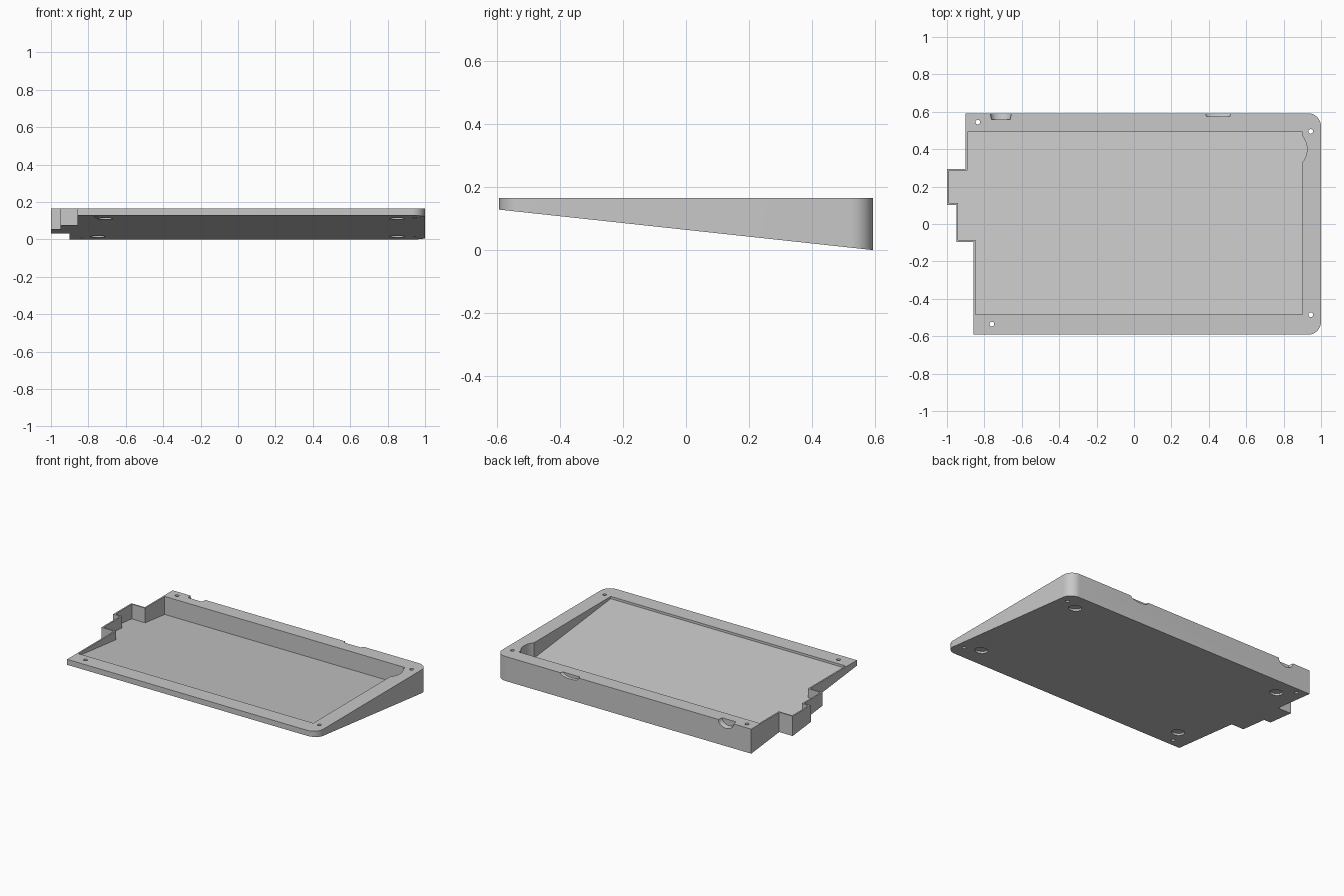
import bpy
import bmesh
from math import cos, sin, pi, radians

cube = bpy.data.objects.get("Cube")
if cube:
    bpy.data.objects.remove(cube, do_unlink=True)

TOP = 0.165
BACK = 0.592
FLOOR = 0.033
SLOPE = 0.128 / (2 * BACK)

grey = bpy.data.materials.new("plain grey")
grey.use_nodes = True
grey.diffuse_color = (0.58, 0.58, 0.58, 1)
grey.node_tree.nodes["Principled BSDF"].inputs["Base Color"].default_value = grey.diffuse_color


def underside(y):
    """Height of the sloping underside."""
    return (BACK - y) * SLOPE


def arc(cx, cy, rx, ry, start, end, steps=12):
    angles = [radians(start + (end - start) * i / steps) for i in range(steps + 1)]
    return [(cx + rx * cos(a), cy + ry * sin(a)) for a in angles]


def loft(name, lower, upper):
    """Closed solid between two matching rings of points."""
    bm = bmesh.new()
    a = [bm.verts.new(p) for p in lower]
    b = [bm.verts.new(p) for p in upper]
    bm.faces.new(a)
    bm.faces.new(b)
    for i in range(len(a)):
        j = (i + 1) % len(a)
        bm.faces.new((a[i], a[j], b[j], b[i]))
    bmesh.ops.recalc_face_normals(bm, faces=bm.faces)
    mesh = bpy.data.meshes.new(name)
    bm.to_mesh(mesh)
    bm.free()
    mesh.materials.append(grey)
    obj = bpy.data.objects.new(name, mesh)
    bpy.context.collection.objects.link(obj)
    return obj


def upright(name, outline, offset, top):
    """Vertical solid whose bottom follows the underside slope."""
    return loft(name, [(x, y, underside(y) + offset) for x, y in outline],
                [(x, y, top) for x, y in outline])


def cut(cutter):
    cutter.hide_render = True
    mod = case.modifiers.new("cut", "BOOLEAN")
    mod.operation = "DIFFERENCE"
    mod.solver = "EXACT"
    mod.object = cutter
    bpy.context.view_layer.objects.active = case
    bpy.ops.object.modifier_apply(modifier=mod.name)
    bpy.data.objects.remove(cutter, do_unlink=True)


def stepped_side(inset):
    """Stepped left-hand edge, from the back to the front."""
    return [(-0.9 + inset, 0.295 - inset), (-1 + inset, 0.295 - inset),
            (-1 + inset, 0.102 + inset), (-0.95 + inset, 0.102 + inset),
            (-0.95 + inset, -0.095 + inset), (-0.857 + inset, -0.095 + inset)]


# Wedge body with rounded corners on one side
R = 0.07
outline = ([(-0.9, BACK)] + stepped_side(0) + [(-0.857, -BACK)]
           + arc(1 - R, -BACK + R, R, R, -90, 0)
           + arc(1 - R, BACK - R, R, R, 0, 90))
case = upright("wedge_case", outline, 0, TOP)

# Open tray with a curved relief in the right wall
relief = arc(0.815, 0.4, 0.11, 0.11, -40, 40)
tray = ([(-0.89, 0.492)] + stepped_side(0.01)
        + [(-0.847, -0.485), (0.9, -0.485)] + relief + [(0.9, 0.492)])
cut(upright("tray_cutter", tray, FLOOR, TOP + 0.1))

# Screw holes through the rim
for x, y in [(-0.835, 0.545), (0.945, 0.495), (0.945, -0.485), (-0.76, -0.535)]:
    cut(upright("screw_cutter", arc(x, y, 0.0125, 0.0125, 0, 345, 23), -0.1, TOP + 0.1))

# Round foot recesses in the underside
for x, y in [(-0.75, 0.455), (0.85, 0.455), (0.85, -0.435), (-0.71, -0.43)]:
    ring = arc(x, y, 0.04, 0.04, 0, 350, 35)
    cut(loft("foot_cutter", [(px, py, underside(py) - 0.05) for px, py in ring],
             [(px, py, underside(py) + 0.013) for px, py in ring]))

# Tapered cable notches in the back edge
for x, rx, rz, depth in [(-0.712, 0.057, 0.045, 0.033), (0.45, 0.07, 0.024, 0.018)]:
    rings = []
    for y, shrink in [(BACK + 0.001, 1), (BACK - depth, 0.88)]:
        bowl = arc(x, TOP, rx * shrink, rz * shrink, 180, 360, 16)
        ends = [(x + rx * shrink, TOP + 0.05), (x - rx * shrink, TOP + 0.05)]
        rings.append([(px, y, pz) for px, pz in bowl + ends])
    cut(loft("notch_cutter", rings[0], rings[1]))

# Soft corners, crisp edges
bpy.ops.object.select_all(action="DESELECT")
case.select_set(True)
bpy.context.view_layer.objects.active = case
bpy.ops.object.shade_smooth_by_angle(angle=radians(30))
